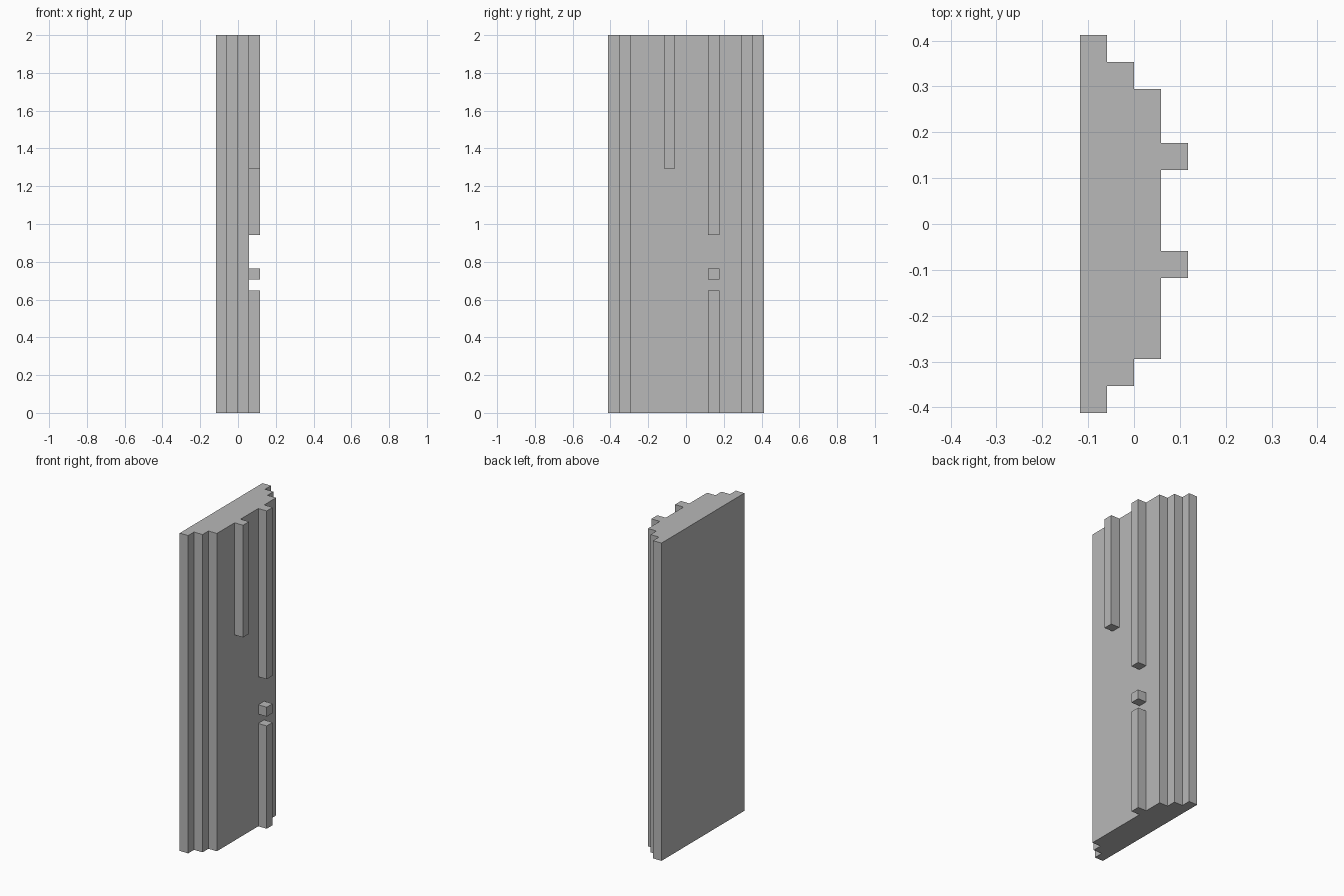
import bpy
import bmesh

default = bpy.data.objects.get("Cube")
if default:
    bpy.data.objects.remove(default, do_unlink=True)

U = 1 / 17          # grid step of the whole design
TOP = 34            # full height in steps

grey = bpy.data.materials.new("plain grey")
grey.use_nodes = True
colour = (0.48, 0.48, 0.48, 1)
grey.diffuse_color = colour
grey.node_tree.nodes["Principled BSDF"].inputs["Base Color"].default_value = colour


def extrude_profile(name, outline, low, high):
    """Extrude an x-y outline, given in steps, from low to high."""
    bm = bmesh.new()
    face = bm.faces.new([bm.verts.new((x * U, y * U, low * U)) for x, y in outline])
    grown = bmesh.ops.extrude_face_region(bm, geom=[face])
    verts = [v for v in grown["geom"] if isinstance(v, bmesh.types.BMVert)]
    bmesh.ops.translate(bm, verts=verts, vec=(0, 0, (high - low) * U))
    bmesh.ops.recalc_face_normals(bm, faces=bm.faces)
    mesh = bpy.data.meshes.new(name)
    bm.to_mesh(mesh)
    bm.free()
    mesh.materials.append(grey)
    obj = bpy.data.objects.new(name, mesh)
    bpy.context.collection.objects.link(obj)


# Panel with stepped edges, mirrored across y
half = [(-2, 7), (-1, 7), (-1, 6), (0, 6), (0, 5), (1, 5)]
extrude_profile("stepped_panel", half + [(x, -y) for x, y in reversed(half)], 0, TOP)

# Raised strips on the +x face
for name, y, low, high in [
    ("front_upper_strip", -2, 22, TOP),
    ("back_upper_strip", 2, 16, TOP),
    ("back_small_block", 2, 12, 13),
    ("back_lower_strip", 2, 0, 11),
]:
    extrude_profile(name, [(1, y), (2, y), (2, y + 1), (1, y + 1)], low, high)
